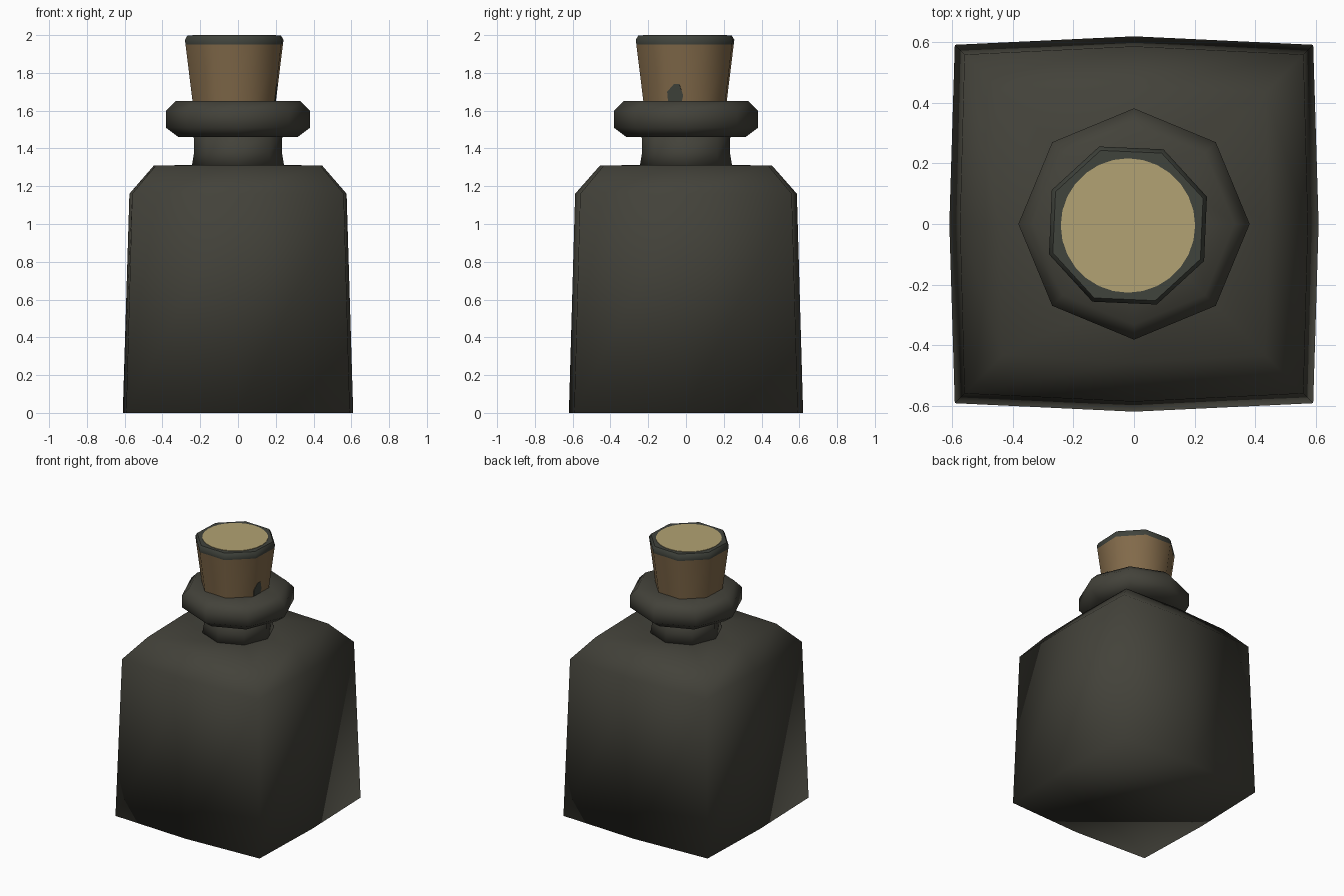
import bpy, bmesh, math

if "Cube" in bpy.data.objects:
    bpy.data.objects.remove(bpy.data.objects["Cube"])


def material(name, rgb):
    """Flat colour from 0-255 sRGB, stored as linear."""
    m = bpy.data.materials.new(name)
    lin = [((c / 255 + 0.055) / 1.055) ** 2.4 for c in rgb]
    m.diffuse_color = (*lin, 1)
    m.use_nodes = True
    m.node_tree.nodes["Principled BSDF"].inputs["Base Color"].default_value = m.diffuse_color
    return m


GLASS = material("dark glass", (67, 66, 58))
CORK = material("cork brown", (130, 106, 74))
RIM = material("dark cork rim", (64, 67, 60))
CREAM = material("pale cork", (178, 162, 115))


def loft(name, rings, mats, rule=None, smooth=True):
    """Skin a stack of equal-sized point rings and cap both ends."""
    bm = bmesh.new()
    vs = [[bm.verts.new(p) for p in r] for r in rings]
    n = len(vs[0])
    for a, b in zip(vs, vs[1:]):
        for i in range(n):
            j = (i + 1) % n
            bm.faces.new((a[i], a[j], b[j], b[i]))
    bm.faces.new(vs[0][::-1])
    bm.faces.new(vs[-1])
    bmesh.ops.recalc_face_normals(bm, faces=bm.faces)
    for f in bm.faces:
        f.smooth = smooth
        if rule:
            f.material_index = rule(f)
    me = bpy.data.meshes.new(name)
    bm.to_mesh(me)
    bm.free()
    for m in mats:
        me.materials.append(m)
    ob = bpy.data.objects.new(name, me)
    bpy.context.collection.objects.link(ob)
    return ob


def circle(r, z, n=8, start=0, cx=0, cy=0):
    return [(cx + r * math.cos(start + i * math.tau / n),
             cy + r * math.sin(start + i * math.tau / n), z) for i in range(n)]


def square(mx, my, c, z):
    """Square ring with corners at c and bowed side middles at mx, my."""
    return [(mx, 0, z), (c, c, z), (0, my, z), (-c, c, z),
            (-mx, 0, z), (-c, -c, z), (0, -my, z), (c, -c, z)]


# Bottle body: bowed, tapering sides, chamfered shoulder, flat top
loft("bottle_body", [square(0.61, 0.62, 0.592, 0), square(0.575, 0.587, 0.56, 1.16),
                     square(0.445, 0.455, 0.435, 1.31), circle(0.235, 1.312)], [GLASS])

# Neck and thick octagonal lip
loft("bottle_neck", [circle(0.245, 1.305), circle(0.232, 1.38), circle(0.235, 1.48)], [GLASS])
loft("bottle_lip", [circle(0.22, 1.46), circle(0.315, 1.46), circle(0.382, 1.51),
                    circle(0.382, 1.60), circle(0.332, 1.65), circle(0.2, 1.65)], [GLASS])

# Cork: slightly off-centre tapered octagon with a dark top band
CX, CY, TURN = -0.02, -0.005, math.radians(20)


def cork_r(z):
    return 0.235 + (z - 1.65) * 0.042 / 0.32


cork = loft("cork", [circle(r, z, 8, TURN, CX, CY) for r, z in
                     [(cork_r(1.55), 1.55), (cork_r(1.95), 1.95), (cork_r(1.975), 1.975), (0.264, 1.997)]],
            [CORK, RIM], lambda f: int(f.calc_center_median().z > 1.95))
bpy.context.view_layer.objects.active = cork
cork.select_set(True)
bpy.ops.object.shade_smooth_by_angle(angle=math.radians(50))

# Pale round top of the cork
loft("cork_top", [circle(0.222, z, 28, 0, CX, CY) for z in (1.994, 2.0)], [CREAM], smooth=False)

# Dark worn patch low on the right side of the cork
face_dir = TURN - math.pi / 8


def on_cork(y, z, out):
    d = cork_r(z) * math.cos(math.pi / 8) + out
    c, s = math.cos(face_dir), math.sin(face_dir)
    return (CX + d * c - y * s, CY + d * s + y * c, z)


patch = [(-0.08, 1.64), (-0.01, 1.64), (0.0, 1.68), (-0.02, 1.74), (-0.05, 1.74), (-0.085, 1.70)]
loft("cork_worn_patch", [[on_cork(y, z, o) for y, z in patch] for o in (-0.002, 0.003)],
     [RIM], smooth=False)
